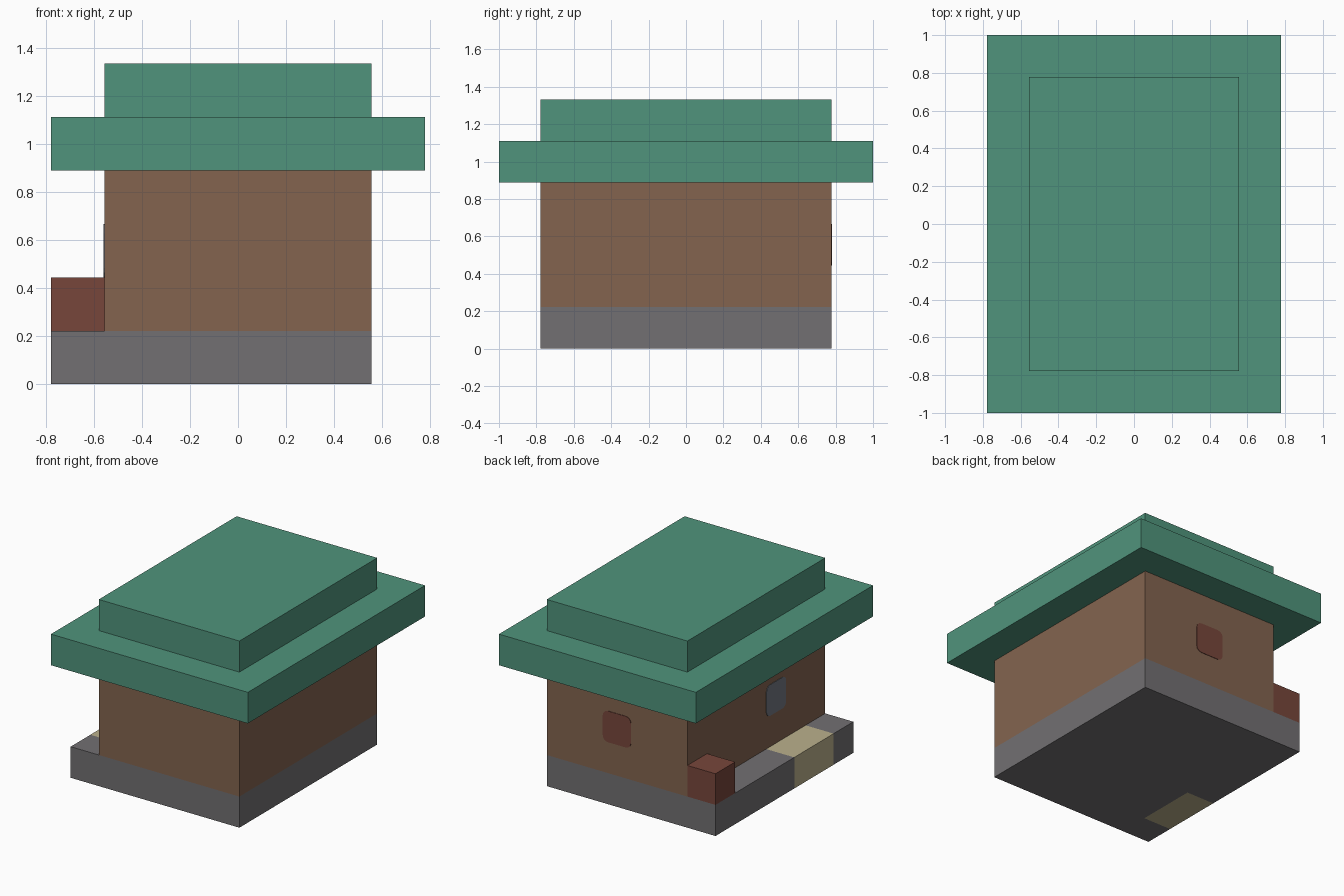
import bpy, bmesh
from mathutils import Vector

U = 2 / 9  # one building block

if "Cube" in bpy.data.objects:
    bpy.data.objects.remove(bpy.data.objects["Cube"], do_unlink=True)


def material(name, rgb):
    """Flat material from an 8-bit sRGB colour."""
    lin = [((c / 255 + 0.055) / 1.055) ** 2.4 for c in rgb]
    m = bpy.data.materials.new(name)
    m.use_nodes = True
    m.diffuse_color = (*lin, 1)
    m.node_tree.nodes["Principled BSDF"].inputs["Base Color"].default_value = (*lin, 1)
    return m


green = material("roof green", (80, 148, 124))
brown = material("wall brown", (131, 100, 79))
grey = material("stone grey", (114, 112, 114))
red = material("brick red", (119, 70, 59))
sand = material("path sand", (187, 177, 140))
slate = material("slate glass", (115, 119, 129))


def box_mesh(lo, hi):
    """Box between two corners given in blocks."""
    lo, hi = Vector(lo) * U, Vector(hi) * U
    bm = bmesh.new()
    bmesh.ops.create_cube(bm, size=1)
    for v in bm.verts:
        v.co = [(a + b) / 2 + c * (b - a) for a, b, c in zip(lo, hi, v.co)]
    return bm


def finish(name, bm, *mats):
    me = bpy.data.meshes.new(name)
    bm.to_mesh(me)
    bm.free()
    for m in mats:
        me.materials.append(m)
    ob = bpy.data.objects.new(name, me)
    bpy.context.collection.objects.link(ob)
    return ob


def box(name, lo, hi, mat):
    return finish(name, box_mesh(lo, hi), mat)


def window(name, lo, hi, axis, mat):
    """Thin plate with rounded corners, facing along the given axis."""
    bm = box_mesh(lo, hi)
    corners = [e for e in bm.edges
               if abs((e.verts[0].co - e.verts[1].co).normalized()[axis]) > 0.9]
    bmesh.ops.bevel(bm, geom=corners, offset=0.18 * U, segments=3,
                    profile=0.5, affect='EDGES')
    return finish(name, bm, mat)


# Foundation with a side ledge; the path is cut into the ledge
path_start, path_end, wall_x = -2.5, -0.5, -2.5
bm = box_mesh((-3.5, -3.5, 0), (2.5, 3.5, 1))
for co, no in (((0, path_start, 0), (0, 1, 0)), ((0, path_end, 0), (0, 1, 0)),
               ((wall_x, 0, 0), (1, 0, 0))):
    bmesh.ops.bisect_plane(bm, geom=bm.verts[:] + bm.edges[:] + bm.faces[:],
                           plane_co=Vector(co) * U, plane_no=no)
for f in bm.faces:
    c = f.calc_center_median() / U
    if c.x < wall_x and path_start < c.y < path_end:
        f.material_index = 1
finish("foundation", bm, grey, sand)

# House body and stepped roof
box("walls", (-2.5, -3.5, 1), (2.5, 3.5, 4), brown)
box("roof_eaves", (-3.5, -4.5, 4), (3.5, 4.5, 5), green)
box("roof_top", (-2.5, -3.5, 5), (2.5, 3.5, 6), green)

# Brick block on the ledge
box("ledge_block", (-3.5, 2.5, 1), (-2.5, 3.5, 2), red)

# Windows
T = 0.015
window("back_window", (-0.5, 3.5 - T, 2), (0.5, 3.5 + T, 3), 1, red)
window("side_window", (-2.5 - T, -1.5, 2), (-2.5 + T, -0.5, 3), 0, slate)
